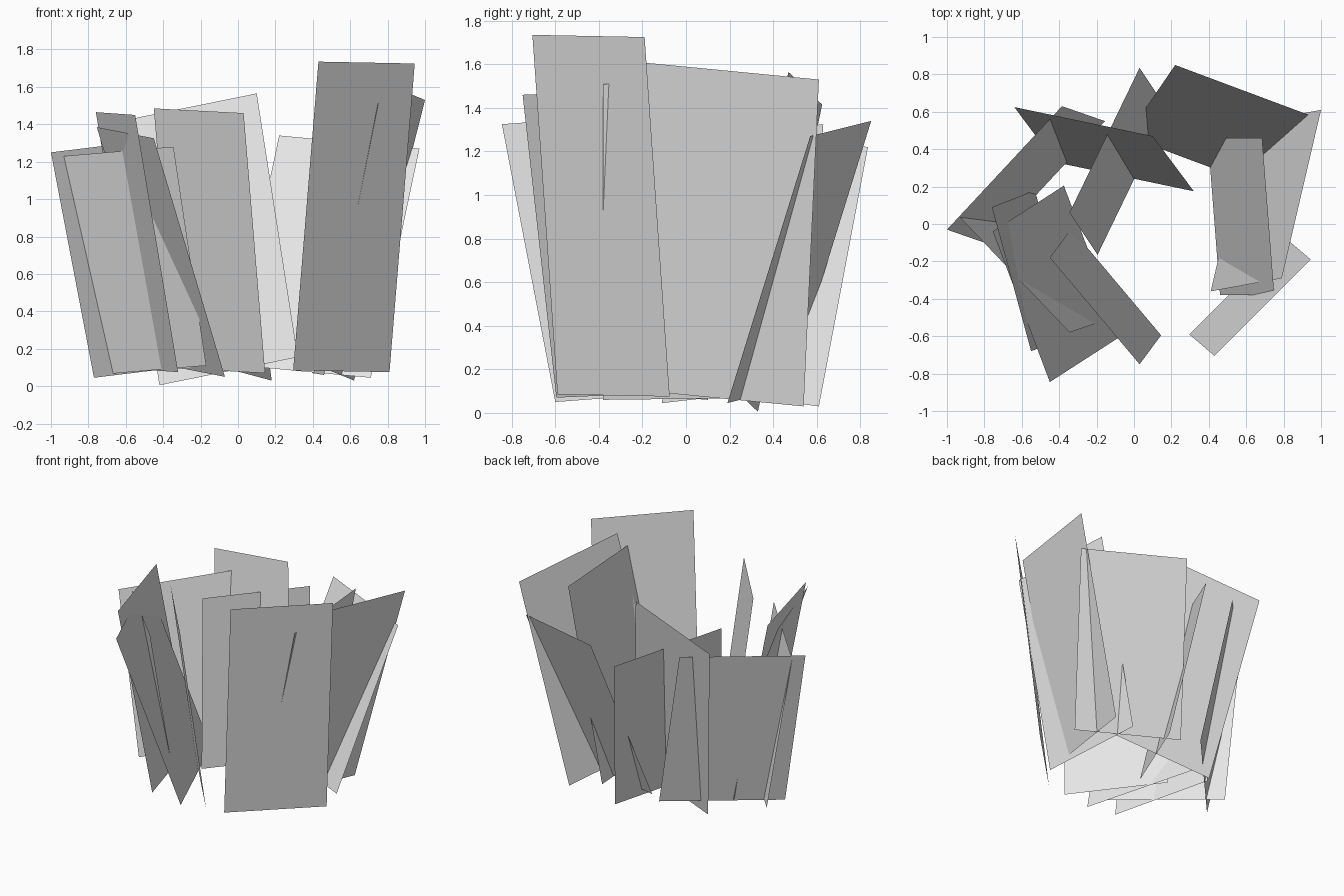
import bpy
from mathutils import Vector

default_cube = bpy.data.objects.get("Cube")
if default_cube:
    bpy.data.objects.remove(default_cube, do_unlink=True)

# Single plain grey shared by every card
grey = bpy.data.materials.new("plain_grey")
grey.use_nodes = True
colour = (0.8, 0.8, 0.8, 1.0)
grey.diffuse_color = colour
shader = next(n for n in grey.node_tree.nodes if n.type == "BSDF_PRINCIPLED")
shader.inputs["Base Color"].default_value = colour


def add_card(name, top_start, top_end, foot_start):
    """Flat rectangular card: its top edge is swept down to its foot."""
    start, end, foot = Vector(top_start), Vector(top_end), Vector(foot_start)
    lean = foot - start
    corners = [start, foot, end + lean, end]
    mesh = bpy.data.meshes.new(name)
    mesh.from_pydata(corners, [], [tuple(range(len(corners)))])
    mesh.materials.append(grey)
    mesh.update()
    card = bpy.data.objects.new(name, mesh)
    bpy.context.scene.collection.objects.link(card)
    return card


# Cards on the right side of the clump
add_card("right_back_card",
         top_start=(-1, -.03, 1.25), top_end=(-.385, .63, 1.325), foot_start=(-.77, -.11, .045))
add_card("right_front_card",
         top_start=(-.935, .04, 1.23), top_end=(-.345, -.58, 1.28), foot_start=(-.76, .1, .06))
add_card("right_upright_card",
         top_start=(-.76, .09, 1.465), top_end=(-.55, -.68, 1.45), foot_start=(-.53, .18, .09))
add_card("right_leaning_card",
         top_start=(-.755, -.04, 1.385), top_end=(-.45, -.845, 1.325), foot_start=(-.375, .205, .11))

# Cards across the middle
add_card("front_middle_card",
         top_start=(-.45, -.18, 1.485), top_end=(.03, -.75, 1.46), foot_start=(-.335, -.025, .095))
add_card("back_middle_card",
         top_start=(-.64, .625, 1.415), top_end=(.1, .47, 1.565), foot_start=(-.42, .33, .005))
add_card("centre_cross_card",
         top_start=(.03, .835, 1.22), top_end=(-.345, .06, 1.32), foot_start=(.18, .61, .03))

# Cards on the left side of the clump
add_card("left_back_card",
         top_start=(.22, .85, 1.34), top_end=(.97, .57, 1.27), foot_start=(-.04, .47, .115))
add_card("left_front_card",
         top_start=(.43, -.705, 1.735), top_end=(.945, -.19, 1.725), foot_start=(.295, -.59, .085))
add_card("left_outer_card",
         top_start=(1, .61, 1.53), top_end=(.79, -.29, 1.617), foot_start=(.62, .54, .03))
add_card("left_inner_card",
         top_start=(.75, -.38, 1.51), top_end=(.685, .46, 1.52), foot_start=(.46, -.38, .06))
